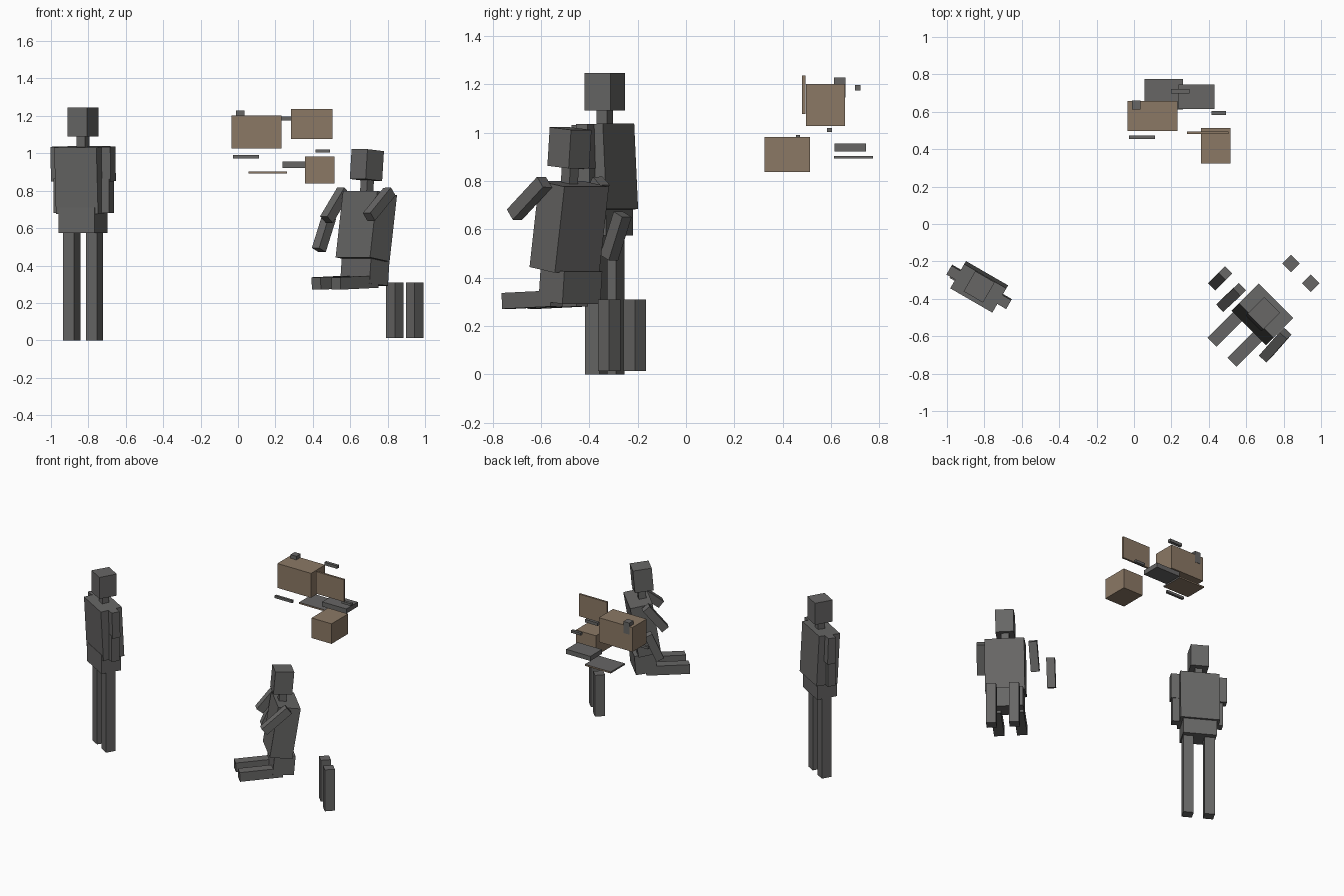
import bpy, math
from mathutils import Matrix, Vector

if "Cube" in bpy.data.objects:
    bpy.data.objects.remove(bpy.data.objects["Cube"])

def material(name, rgb):
    m = bpy.data.materials.new(name)
    m.diffuse_color = (*rgb, 1)
    m.use_nodes = True
    m.node_tree.nodes["Principled BSDF"].inputs["Base Color"].default_value = m.diffuse_color
    return m

GREY = material("dark grey", (0.135, 0.133, 0.130))
BROWN = material("dusty brown", (0.26, 0.19, 0.13))

def box(name, size, matrix, mat=GREY):
    bpy.ops.mesh.primitive_cube_add(size=1)
    ob = bpy.context.object
    ob.name = name
    ob.data.transform(matrix @ Matrix.Diagonal((*size, 1)))
    ob.data.materials.append(mat)
    return ob

def frame(x, y, z, yaw):
    return Matrix.Translation((x, y, z)) @ Matrix.Rotation(math.radians(yaw), 4, 'Z')

def part(name, size, base, loc, lean=0):
    # box placed in a figure's own frame, leaning about its sideways axis
    return box(name, size, base @ Matrix.Translation(loc) @ Matrix.Rotation(math.radians(lean), 4, 'X'))

def limb(name, a, b, yaw, width=0.055):
    # box running between two points, kept square to the figure's facing
    a, b = Vector(a), Vector(b)
    z = (a - b).normalized()
    side = Vector((math.cos(math.radians(yaw)), math.sin(math.radians(yaw)), 0))
    x = (side - z * side.dot(z)).normalized()
    rot = Matrix((x, z.cross(x), z)).transposed().to_4x4()
    box(name, (width, width, (a - b).length), Matrix.Translation((a + b) / 2) @ rot)

def block(name, lo, hi, mat):
    lo, hi = Vector(lo), Vector(hi)
    return box(name, hi - lo, Matrix.Translation((lo + hi) / 2), mat)

# Standing figure
S = frame(-0.828, -0.336, 0, -30)
part("standing_hips", (0.222, 0.14, 0.135), S, (0, 0, 0.6425))
part("standing_torso", (0.26, 0.15, 0.355), S, (0, 0, 0.857), 3)
part("standing_neck", (0.05, 0.05, 0.08), S, (0, 0, 1.06))
part("standing_head", (0.12, 0.125, 0.155), S, (0, 0, 1.168))
for side, s in (("left", -1), ("right", 1)):
    part(f"standing_{side}_shin", (0.068, 0.068, 0.293), S, (s * 0.07, 0, 0.1465))
    part(f"standing_{side}_thigh", (0.068, 0.068, 0.285), S, (s * 0.07, 0, 0.4325))
    part(f"standing_{side}_upper_arm", (0.055, 0.055, 0.185), S, (s * 0.157, 0, 0.943), 2)
part("standing_right_forearm", (0.055, 0.055, 0.185), S, (0.148, 0, 0.772))
part("standing_left_forearm", (0.055, 0.055, 0.185), S, (-0.133, -0.01, 0.772))

# Seated figure
yaw = -45
P = frame(0.678, -0.478, 0, yaw)
part("seated_hips", (0.222, 0.14, 0.135), P, (0, 0, 0.365), -5)
part("seated_torso", (0.26, 0.15, 0.36), frame(0.686, -0.483, 0.61, yaw), (0, 0, 0), -9)
part("seated_neck", (0.05, 0.05, 0.08), frame(0.69, -0.48, 0.83, yaw), (0, 0, 0), -5)
part("seated_head", (0.12, 0.125, 0.16), frame(0.689, -0.482, 0.937, yaw), (0, 0, 0), -5)
for side, s in (("left", -1), ("right", 1)):
    part(f"seated_{side}_thigh", (0.068, 0.285, 0.066), P, (s * 0.075, -0.15, 0.309), 2)
    part(f"seated_{side}_shin", (0.066, 0.066, 0.297), P, (s * 0.075, 0.302, 0.162))
limb("seated_right_upper_arm", (0.81, -0.585, 0.795), (0.70, -0.71, 0.66), yaw)
limb("seated_left_upper_arm", (0.565, -0.35, 0.80), (0.473, -0.435, 0.645), yaw)
limb("seated_left_forearm", (0.488, -0.262, 0.662), (0.432, -0.318, 0.483), yaw)

# Floating workbench pieces
block("large_case", (-0.035, 0.497, 1.027), (0.232, 0.658, 1.202), BROWN)
block("upright_panel", (0.283, 0.480, 1.077), (0.505, 0.494, 1.236), BROWN)
block("small_case", (0.357, 0.324, 0.838), (0.516, 0.512, 0.982), BROWN)
tray = block("flat_tray", (0.056, 0.613, 0.892), (0.262, 0.774, 0.903), BROWN)
tray.data.materials.append(GREY)
for f in tray.data.polygons:
    if f.normal.z > 0.5 or abs(f.normal.x) > 0.5:
        f.material_index = 1
block("grey_slab", (0.238, 0.614, 0.922), (0.43, 0.745, 0.955), GREY)
block("case_knob", (-0.012, 0.612, 1.145), (0.035, 0.660, 1.228), GREY)
block("rod_low", (-0.027, 0.455, 0.972), (0.111, 0.472, 0.990), GREY)
block("rod_short", (0.414, 0.583, 1.003), (0.491, 0.603, 1.020), GREY)
block("rod_high", (0.197, 0.699, 1.175), (0.297, 0.721, 1.196), GREY)
